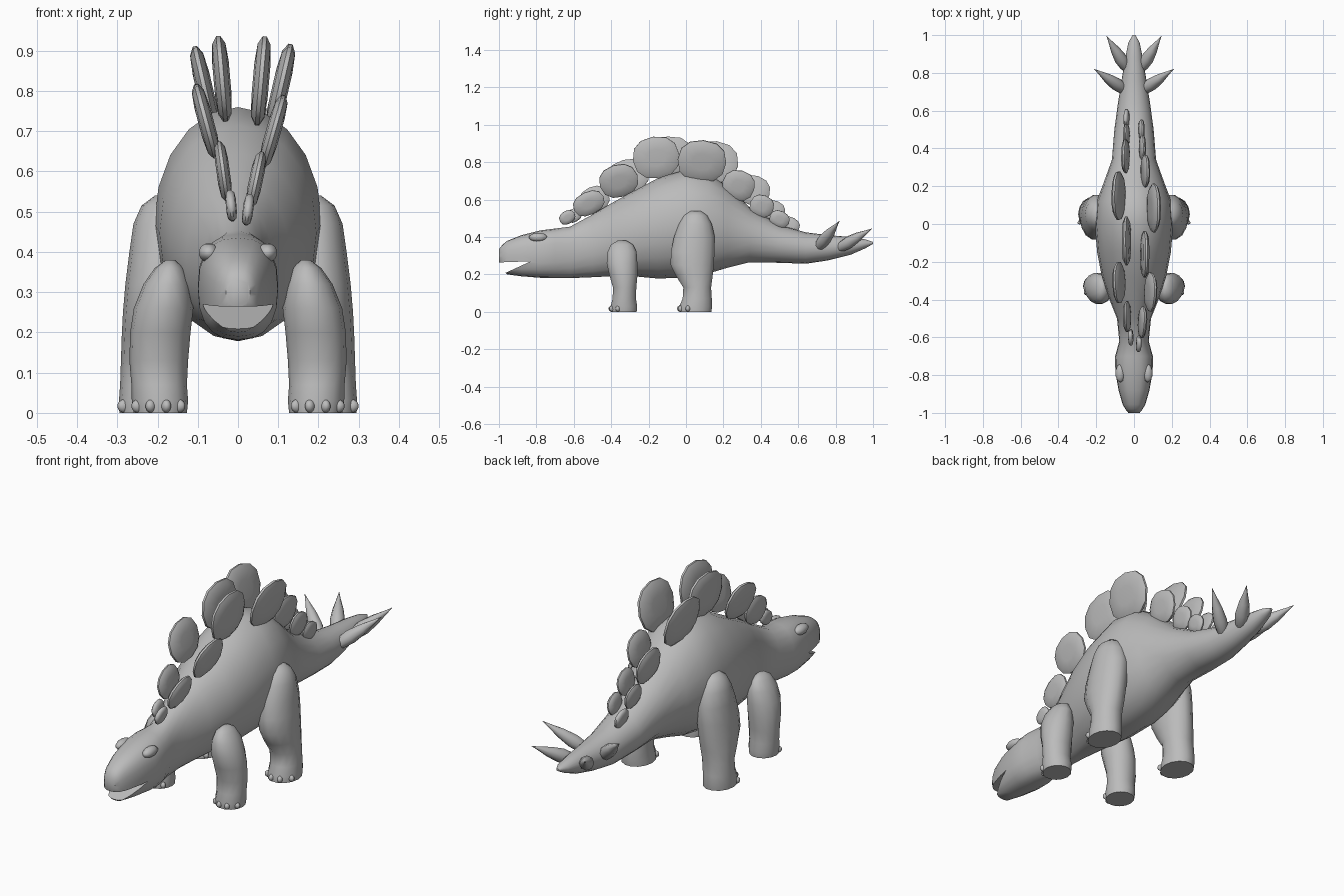
import bpy, bmesh, math
from mathutils import Vector, Matrix

if "Cube" in bpy.data.objects:
    bpy.data.objects.remove(bpy.data.objects["Cube"])

skin = bpy.data.materials.new("grey_skin")
skin.diffuse_color = (0.5, 0.5, 0.5, 1)
skin.use_nodes = True
skin.node_tree.nodes["Principled BSDF"].inputs["Base Color"].default_value = skin.diffuse_color


def finish(name, bm, angle=50):
    """Turn a bmesh into a smooth, coloured object."""
    bmesh.ops.recalc_face_normals(bm, faces=bm.faces)
    mesh = bpy.data.meshes.new(name)
    bm.to_mesh(mesh)
    bm.free()
    obj = bpy.data.objects.new(name, mesh)
    bpy.context.collection.objects.link(obj)
    mesh.materials.append(skin)
    smooth(obj, angle)
    return obj


def smooth(obj, angle):
    bpy.ops.object.select_all(action='DESELECT')
    obj.select_set(True)
    bpy.context.view_layer.objects.active = obj
    bpy.ops.object.shade_smooth_by_angle(angle=math.radians(angle))


def oval(n, rx, ry, power=2.0):
    """Points of a rounded oval; a higher power is boxier."""
    pts = []
    for i in range(n):
        a = 2 * math.pi * i / n
        c, s = math.cos(a), math.sin(a)
        pts.append((rx * math.copysign(abs(c) ** (2 / power), c),
                    ry * math.copysign(abs(s) ** (2 / power), s)))
    return pts


def loft(bm, rings):
    """Skin a list of equal point rings and cap both ends."""
    rows = [[bm.verts.new(p) for p in ring] for ring in rings]
    n = len(rows[0])
    for a, b in zip(rows, rows[1:]):
        for i in range(n):
            j = (i + 1) % n
            bm.faces.new((a[i], a[j], b[j], b[i]))
    bm.faces.new(rows[0])
    bm.faces.new(rows[-1])


def ball(name, center, size, turn=0.0):
    bm = bmesh.new()
    bmesh.ops.create_uvsphere(bm, u_segments=10, v_segments=7, radius=1)
    bm.transform(Matrix.Translation(center) @ Matrix.Rotation(turn, 4, 'Z')
                 @ Matrix.Diagonal((*size, 1)))
    return finish(name, bm, 80)


# Body from snout to tail: y, bottom, top, half width, boxiness
stations = [
    (-1.0, .265, .335, .03, 2.4), (-.98, .225, .36, .046, 2.5),
    (-.955, .2, .38, .06, 2.5), (-.88, .19, .41, .082, 2.5),
    (-.78, .182, .435, .099, 2.5), (-.70, .18, .445, .1, 2.4),
    (-.62, .18, .455, .078, 2.2), (-.5, .185, .52, .09, 2),
    (-.4, .19, .58, .13, 2), (-.28, .19, .645, .17, 2),
    (-.15, .178, .715, .195, 2), (0, .183, .76, .208, 2),
    (.12, .205, .74, .198, 2), (.22, .235, .67, .16, 2),
    (.34, .265, .56, .117, 2), (.5, .262, .465, .104, 2),
    (.64, .257, .425, .085, 2), (.76, .275, .41, .066, 2),
    (.88, .305, .40, .046, 2), (.96, .34, .387, .03, 2),
    (1.0, .363, .374, .008, 2)]
bm = bmesh.new()
loft(bm, [[(x, y, (lo + hi) / 2 + z) for x, z in oval(20, w, (hi - lo) / 2, p)]
          for y, lo, hi, w, p in stations])
body = finish("body", bm)

# Open mouth cut as a wedge
bm = bmesh.new()
wedge = [(-.83, .27), (-1.06, .262), (-1.06, .165)]
loft(bm, [[(x, y, z) for y, z in wedge] for x in (-.2, .2)])
cutter = finish("mouth_cutter", bm)
cutter.hide_render = True
cut = body.modifiers.new("mouth", 'BOOLEAN')
cut.operation = 'DIFFERENCE'
cut.solver = 'EXACT'
cut.object = cutter
bpy.context.view_layer.objects.active = body
bpy.ops.object.modifier_apply(modifier="mouth")
bpy.data.objects.remove(cutter)
smooth(body, 50)

# Legs, bottom to top: z, centre x, centre y, radius x, radius y
front_leg = [(0, .193, -.332, .066, .07), (.03, .194, -.332, .07, .073),
             (.07, .196, -.33, .069, .064), (.13, .197, -.328, .073, .064),
             (.2, .193, -.335, .075, .078), (.26, .185, -.342, .074, .084),
             (.32, .177, -.342, .058, .08), (.36, .171, -.342, .036, .06),
             (.38, .168, -.342, .012, .025)]
hind_leg = [(0, .222, .05, .073, .088), (.03, .223, .052, .073, .09),
            (.07, .222, .06, .071, .08), (.13, .218, .06, .073, .076),
            (.19, .212, .045, .077, .1), (.25, .206, .033, .08, .118),
            (.32, .2, .036, .08, .12), (.4, .192, .045, .078, .112),
            (.47, .187, .05, .073, .09), (.515, .185, .05, .055, .065),
            (.54, .185, .05, .022, .03)]
for side, word in ((1, "right"), (-1, "left")):
    for label, rows in (("front", front_leg), ("hind", hind_leg)):
        bm = bmesh.new()
        loft(bm, [[(side * (cx + x), cy + y, z) for x, y in oval(14, rx, ry)]
                  for z, cx, cy, rx, ry in rows])
        finish(f"{label}_leg_{word}", bm)
        # Toes fan around the front and outside of the foot
        _, cx, cy, rx, ry = rows[0]
        for i, deg in enumerate((-138, -103, -68, -28)):
            a = math.radians(deg)
            ball(f"{label}_toe_{word}_{i + 1}",
                 (side * (cx + .92 * rx * math.cos(a)),
                  cy + .92 * ry * math.sin(a), .017),
                 (.02, .013, .017), a if side > 0 else math.pi - a)
    # Brow ridge over the eye
    ball(f"brow_{word}", (side * .073, -.79, .398), (.026, .05, .024))

# Back plates: y, z, distance from middle, length, height, outward lean
right_plates = [(-.635, .505, .025, .09, .07, 8), (-.52, .58, .045, .175, .125, 12),
                (-.36, .70, .088, .21, .18, 16), (-.16, .825, .057, .25, .225, 5),
                (.085, .805, .105, .26, .23, 13), (.28, .675, .06, .175, .165, 10),
                (.405, .565, .045, .13, .12, 8), (.50, .495, .04, .11, .09, 8)]
left_plates = [(-.60, .515, .017, .09, .07, 5), (-.49, .60, .037, .165, .14, 8),
               (-.31, .725, .08, .225, .185, 15), (-.09, .83, .04, .26, .215, 5),
               (.15, .80, .082, .26, .23, 13), (.36, .65, .045, .18, .16, 8),
               (.47, .54, .04, .12, .11, 8), (.56, .465, .04, .1, .08, 8)]
for side, word, plates in ((1, "right", right_plates), (-1, "left", left_plates)):
    for i, (y, z, x, length, height, lean) in enumerate(plates):
        half = .009 + .045 * length
        bm = bmesh.new()
        loft(bm, [[(t * half, u, v) for u, v in
                   oval(12, s * length / 2, s * height / 2, 2.3)]
                  for t, s in ((-1, .4), (-.8, .82), (-.25, 1),
                               (.25, 1), (.8, .82), (1, .4))])
        bm.transform(Matrix.Translation((side * x, y, z))
                     @ Matrix.Rotation(side * math.radians(lean), 4, 'Y')
                     @ Matrix.Rotation(-.9 * y, 4, 'X'))
        finish(f"back_plate_{word}_{i + 1}", bm, 45)

# Tail spikes: base and tip
spikes = [((.035, .70, .335), (.21, .82, .485)),
          ((.03, .81, .335), (.145, .995, .445))]
for side, word in ((1, "right"), (-1, "left")):
    for i, (base, tip) in enumerate(spikes):
        a, b = (Vector((side * p[0], p[1], p[2])) for p in (base, tip))
        turn = (b - a).to_track_quat('Z', 'Y')
        rings = [[a.lerp(b, t) + turn @ Vector((u, v, 0)) for u, v in oval(8, r, r)]
                 for t, r in ((0, .016), (.15, .029), (.35, .034),
                              (.6, .025), (.85, .009), (1, .001))]
        bm = bmesh.new()
        loft(bm, rings)
        finish(f"tail_spike_{word}_{i + 1}", bm)
